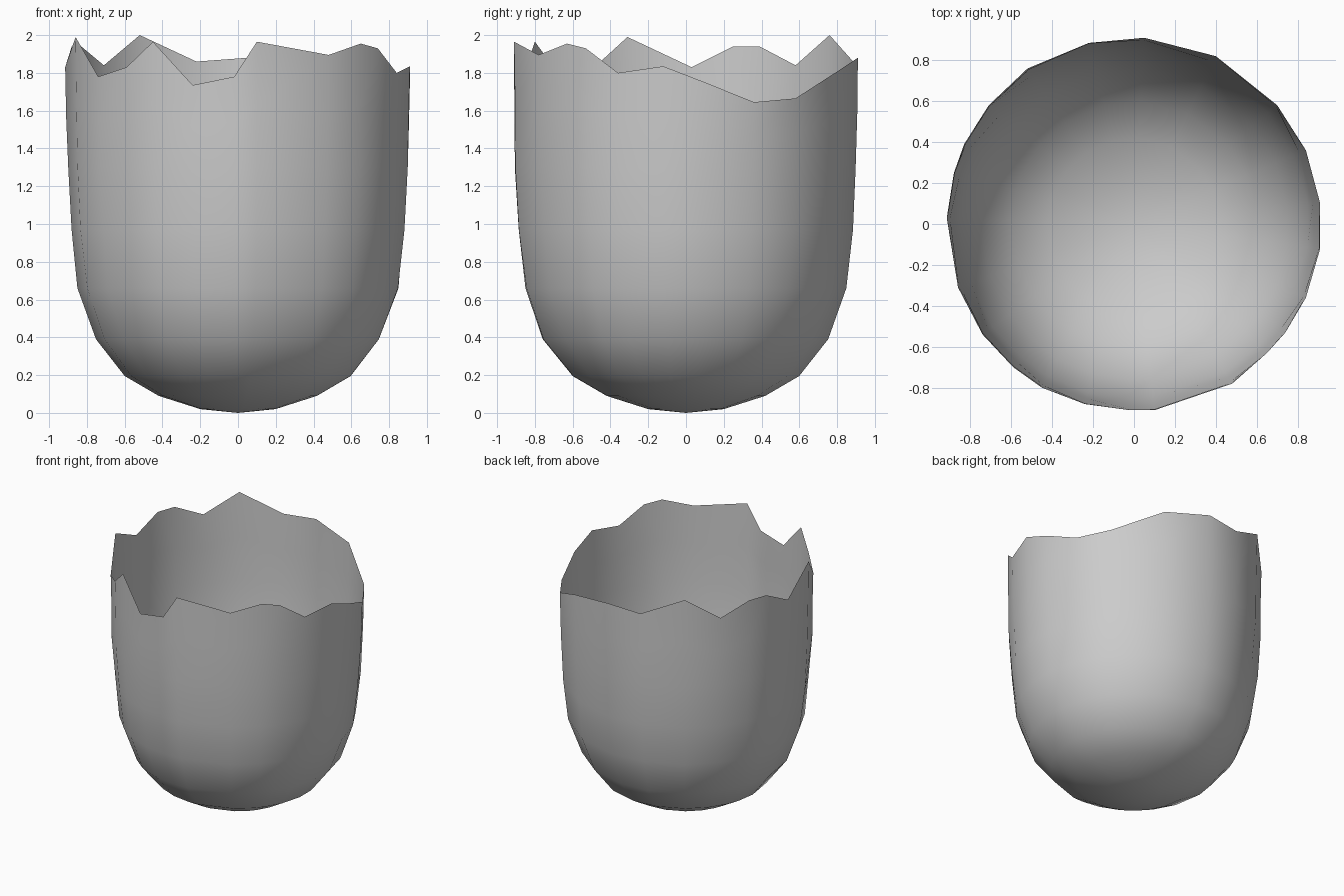
import bpy, bmesh, math, random

if "Cube" in bpy.data.objects:
    bpy.data.objects.remove(bpy.data.objects["Cube"])

random.seed(4)

# Jagged broken rim, counter-clockwise
RIM = [(.91, -.12, 1.835), (.91, .10, 1.75), (.84, .36, 1.645), (.70, .58, 1.665),
       (.40, .82, 1.82), (.05, .91, 1.88), (-.22, .885, 1.86), (-.52, .76, 2.0),
       (-.71, .58, 1.84), (-.83, .39, 1.94), (-.88, .25, 1.94), (-.915, .03, 1.83),
       (-.86, -.31, 1.99), (-.74, -.54, 1.78), (-.59, -.70, 1.83), (-.45, -.80, 1.965),
       (-.24, -.88, 1.735), (-.02, -.91, 1.78), (.10, -.91, 1.965), (.48, -.78, 1.895),
       (.65, -.63, 1.955), (.74, -.53, 1.93), (.84, -.36, 1.80)]

# Rounded cup profile (radius, height) from the base up to the wall
PROFILE = [(.20, .02), (.42, .09), (.60, .195), (.755, .39), (.85, .66),
           (.885, .97), (.905, 1.30)]

bm = bmesh.new()
rings = []
for i, (r, z) in enumerate(PROFILE):
    ring = []
    for x, y, _ in RIM:
        a = math.atan2(y, x)
        rr = r + (random.uniform(-.006, .006) if i > 2 else 0)
        ring.append(bm.verts.new((rr * math.cos(a), rr * math.sin(a), z)))
    rings.append(ring)

# Upper wall rows stretch to meet the uneven rim
top_r, top_z = PROFILE[-1]
for t in (.5, 1.0):
    ring = []
    for x, y, z in RIM:
        k = top_r / math.hypot(x, y)
        s = k + (1 - k) * t
        ring.append(bm.verts.new((x * s, y * s, top_z + (z - top_z) * t)))
    rings.append(ring)

# Shell faces and closed base
n = len(RIM)
for lo, hi in zip(rings, rings[1:]):
    for j in range(n):
        k = (j + 1) % n
        bm.faces.new((lo[j], lo[k], hi[k], hi[j]))
base = bm.verts.new((0, 0, 0))
for j in range(n):
    bm.faces.new((base, rings[0][(j + 1) % n], rings[0][j]))
for f in bm.faces:
    f.smooth = True

mesh = bpy.data.meshes.new("broken_shell")
bm.to_mesh(mesh)
bm.free()
shell = bpy.data.objects.new("broken_shell", mesh)
bpy.context.collection.objects.link(shell)

grey = bpy.data.materials.new("shell_grey")
grey.diffuse_color = (.6, .6, .6, 1)
grey.use_nodes = True
grey.node_tree.nodes["Principled BSDF"].inputs["Base Color"].default_value = grey.diffuse_color
mesh.materials.append(grey)
